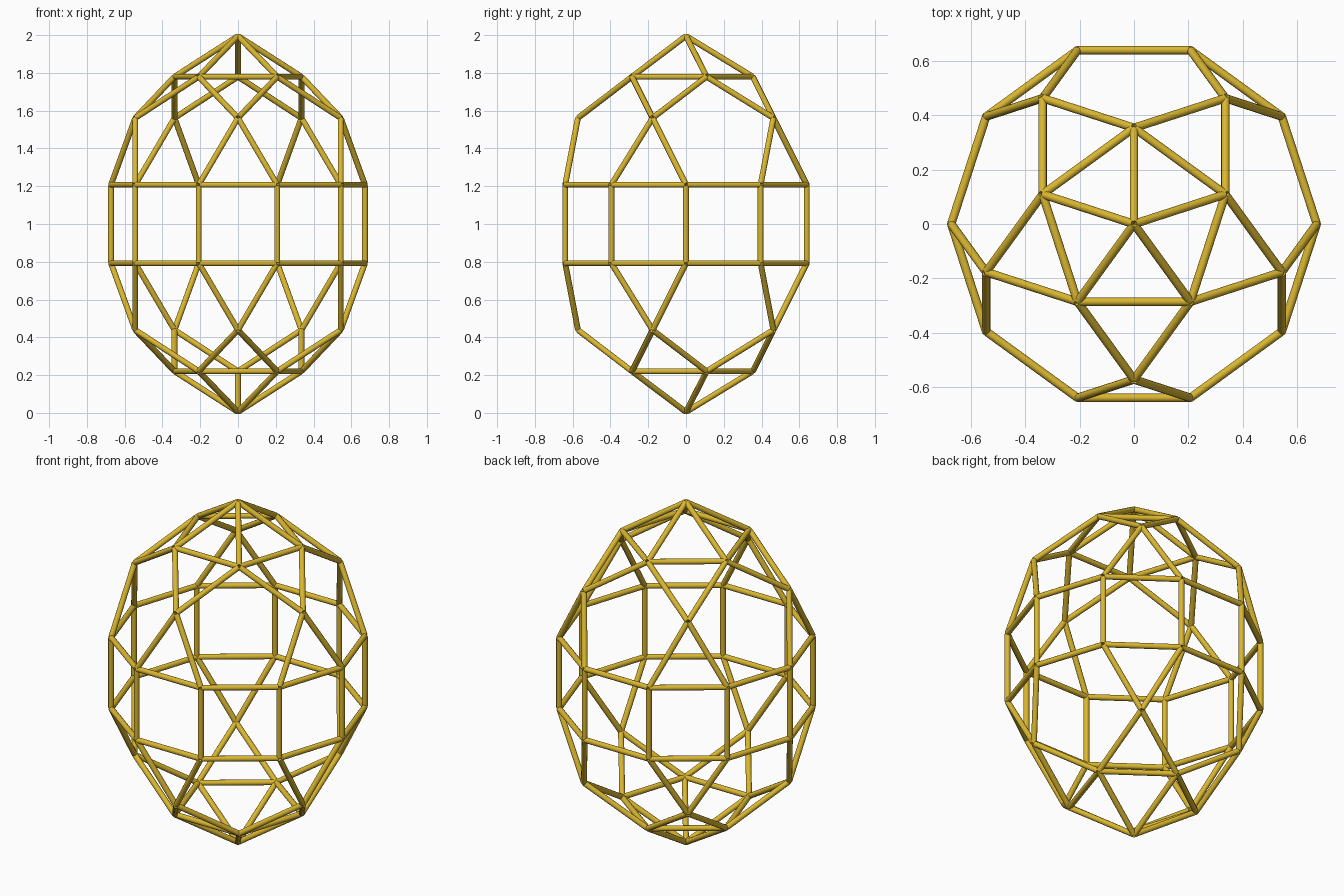
import bpy, bmesh
from math import sin, cos, pi
from mathutils import Vector, Matrix

if "Cube" in bpy.data.objects:
    bpy.data.objects.remove(bpy.data.objects["Cube"])

A = 0.4155          # strut length
R = 0.0155          # strut radius
CUT = 0.004         # ends stop just short of the node

gold = bpy.data.materials.new("gold")
gold.diffuse_color = (0.70, 0.47, 0.03, 1)
gold.use_nodes = True
gold.node_tree.nodes["Principled BSDF"].inputs["Base Color"].default_value = gold.diffuse_color


def ring(n, radius, z, start):
    return [Vector((radius * A * cos(start + 2 * pi * i / n),
                    radius * A * sin(start + 2 * pi * i / n), z * A)) for i in range(n)]


def strut(bm, p, q):
    d = (q - p).normalized()
    length = (q - p).length - 2 * CUT
    m = Matrix.Translation((p + q) / 2) @ d.to_track_quat('Z', 'Y').to_matrix().to_4x4()
    bmesh.ops.create_cone(bm, cap_ends=True, segments=12, radius1=R, radius2=R,
                          depth=length, matrix=m)


def make(name, pairs):
    bm = bmesh.new()
    for p, q in pairs:
        strut(bm, p, q)
    bmesh.ops.translate(bm, verts=bm.verts, vec=(0, 0, 1))
    me = bpy.data.meshes.new(name)
    bm.to_mesh(me)
    bm.free()
    me.materials.append(gold)
    ob = bpy.data.objects.new(name, me)
    bpy.context.collection.objects.link(ob)
    bpy.ops.object.select_all(action='DESELECT')
    ob.select_set(True)
    bpy.context.view_layer.objects.active = ob
    bpy.ops.object.shade_smooth_by_angle(angle=0.7)


# Rings of nodes for the upper and lower dome
belts = []
for side, label in ((1, "upper"), (-1, "lower")):
    apex = Vector((0, 0, side * 2.395 * A))
    pent = ring(5, 0.8507, side * 1.8764, pi / 2)
    mid = ring(5, 1.3764, side * 1.3507, pi / 2 + pi / 5)
    belt = ring(10, 1.618, side * 0.5, 0)
    belts.append(belt)
    cap = [(apex, p) for p in pent]
    cap += [(pent[i], pent[(i + 1) % 5]) for i in range(5)]
    make(label + "_cap_struts", cap)
    dome = []
    for i, m in enumerate(mid):
        dome += [(m, pent[i]), (m, pent[(i + 1) % 5])]
        near = sorted(belt, key=lambda b: (b - m).length)[:2]
        dome += [(m, b) for b in near]
    make(label + "_dome_struts", dome)
    make(label + "_belt_struts", [(belt[i], belt[(i + 1) % 10]) for i in range(10)])

# Uprights between the two belts
make("belt_uprights", list(zip(*belts)))
